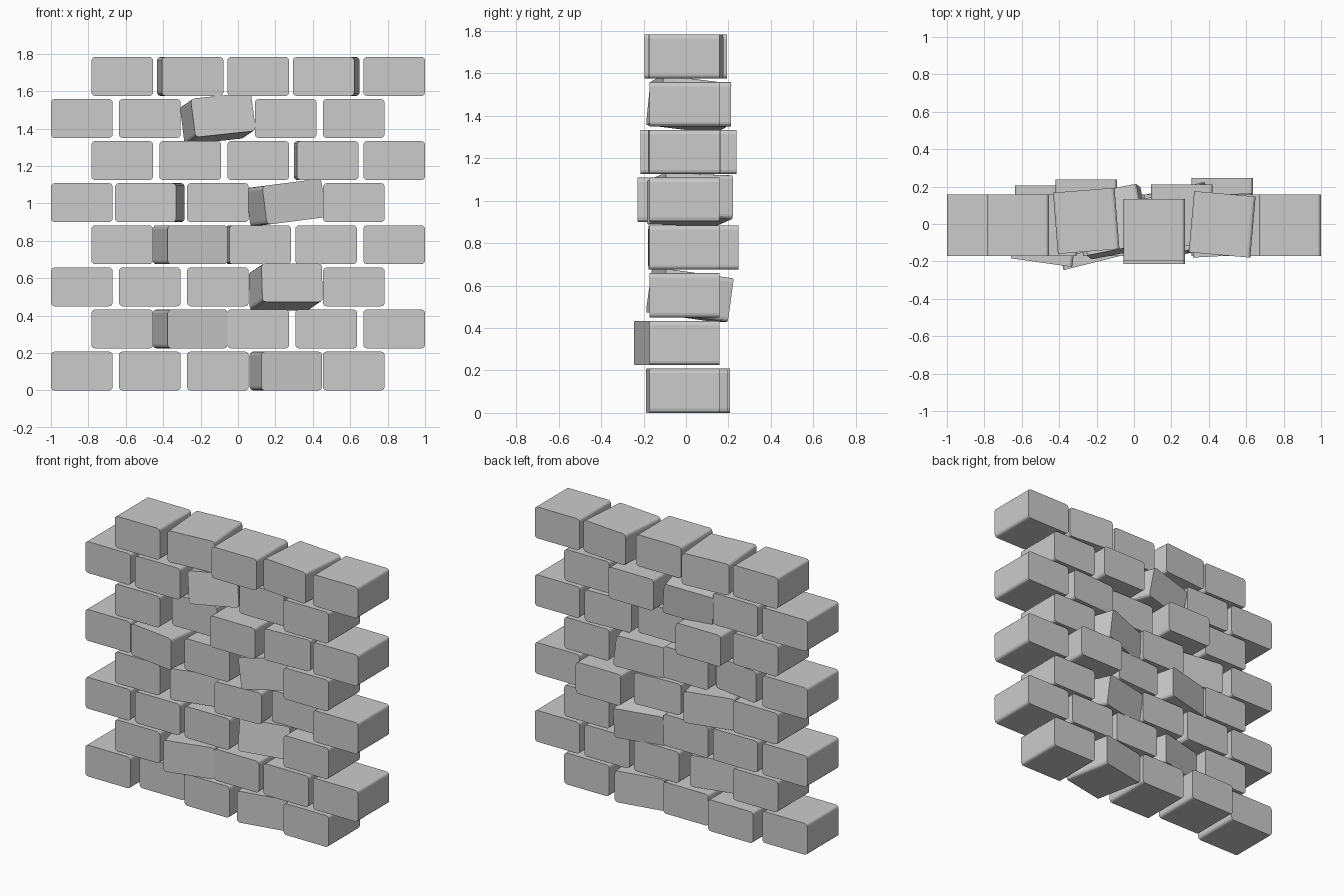
import bpy, bmesh
from math import radians

if "Cube" in bpy.data.objects:
    bpy.data.objects.remove(bpy.data.objects["Cube"])

W, D, H = 0.33, 0.328, 0.208      # brick size
PX, PZ = 0.3635, 0.225            # spacing along a course and between courses
Y0 = -0.007

# displaced bricks: (course, index) -> (y shift, x tilt, y tilt, z turn)
moved = {
    (0, 1): (0.05, 0, 0, 0),
    (0, 3): (0.01, 0, 0, 11),
    (1, 1): (-0.04, 0, 0, 14),
    (2, 3): (0.025, -8, 0, 12),
    (3, 1): (0.028, 0, 0, 14),
    (3, 2): (0.003, 0, 0, 3.5),
    (3, 3): (0.09, 0, 0, 0),
    (4, 1): (-0.037, 0, 0, -8),
    (4, 3): (0.025, -2, -7, 16),
    (5, 1): (0.08, 0, 0, 0),
    (5, 2): (-0.043, 0, 0, 0),
    (5, 3): (0.0, 0, 0, 3),
    (6, 2): (0.02, -7, -6, 11),
    (6, 3): (0.055, 0, 0, 0),
    (7, 1): (0.024, 0, 0, 4.6),
    (7, 2): (-0.024, 0, 0, 0),
    (7, 3): (0.005, 0, 0, -5),
}


def brick_mesh():
    """Block with the four front-to-back edges rounded."""
    bm = bmesh.new()
    bmesh.ops.create_cube(bm, size=1)
    bmesh.ops.scale(bm, vec=(W, D, H), verts=bm.verts)
    edges = [e for e in bm.edges
             if abs(e.verts[0].co.y - e.verts[1].co.y) > D / 2]
    bmesh.ops.bevel(bm, geom=edges, offset=0.02, offset_type='OFFSET',
                    segments=3, profile=0.5, affect='EDGES')
    me = bpy.data.meshes.new("brick")
    bm.to_mesh(me)
    bm.free()
    return me


# staggered courses of bricks
mesh = brick_mesh()
for row in range(8):
    start = -0.835 if row % 2 == 0 else -0.619
    for i in range(5):
        dy, rx, ry, rz = moved.get((row, i), (0, 0, 0, 0))
        ob = bpy.data.objects.new(f"brick_{row}_{i}", mesh)
        ob.location = (start + PX * i, Y0 + dy, H / 2 + PZ * row)
        ob.rotation_euler = (radians(rx), radians(ry), radians(rz))
        bpy.context.collection.objects.link(ob)
